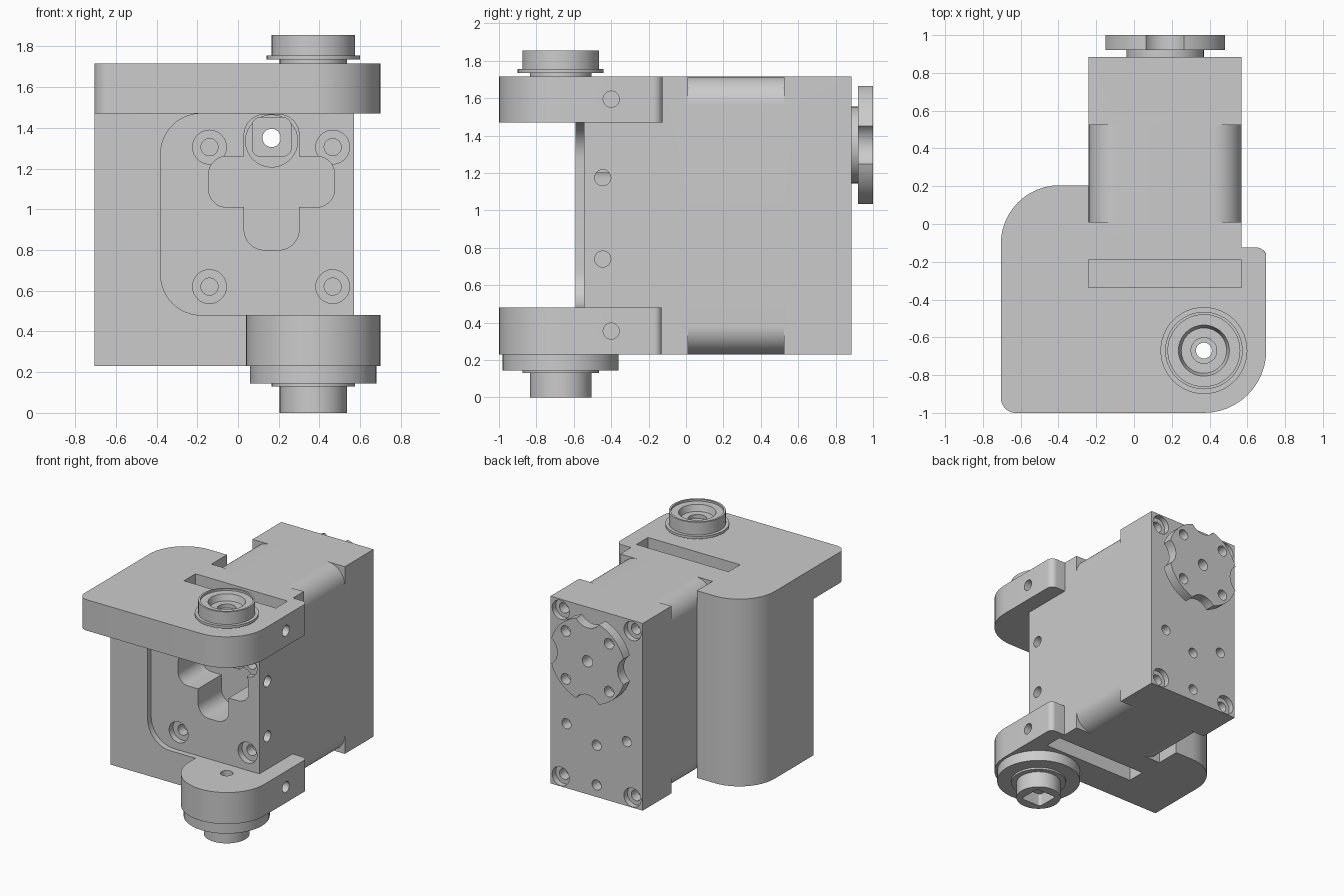
import bpy, bmesh, math
from mathutils import Vector, Matrix

if "Cube" in bpy.data.objects:
    bpy.data.objects.remove(bpy.data.objects["Cube"])


def finish(name, bm):
    bmesh.ops.remove_doubles(bm, verts=bm.verts, dist=1e-5)
    bmesh.ops.recalc_face_normals(bm, faces=bm.faces)
    me = bpy.data.meshes.new(name)
    bm.to_mesh(me)
    bm.free()
    ob = bpy.data.objects.new(name, me)
    bpy.context.collection.objects.link(ob)
    return ob


def rounded(corners, seg=12):
    """Corner list (u, v, radius) -> outline with filleted corners."""
    out = []
    for i, (u, v, r) in enumerate(corners):
        p = Vector((u, v))
        if r == 0:
            out.append(p)
            continue
        a = (Vector(corners[i - 1][:2]) - p).normalized()
        b = (Vector(corners[(i + 1) % len(corners)][:2]) - p).normalized()
        for k in range(seg + 1):  # all corners are right angles
            t = k / seg * math.pi / 2
            out.append(p + a * r * (1 - math.sin(t)) + b * r * (1 - math.cos(t)))
    return out


def rect(u0, u1, v0, v1, r=0):
    return rounded([(u0, v0, r), (u1, v0, r), (u1, v1, r), (u0, v1, r)])


def circle(u, v, r, n=32):
    return [Vector((u + r * math.cos(i * math.tau / n), v + r * math.sin(i * math.tau / n))) for i in range(n)]


def prism(name, outline, axis, a, b):
    """Extrude a 2D outline along an axis from a to b."""
    place = {'x': lambda p, w: (w, p.x, p.y), 'y': lambda p, w: (p.x, w, p.y), 'z': lambda p, w: (p.x, p.y, w)}[axis]
    bm = bmesh.new()
    lo = [bm.verts.new(place(p, a)) for p in outline]
    hi = [bm.verts.new(place(p, b)) for p in outline]
    bm.faces.new(lo)
    bm.faces.new(hi)
    for i in range(len(lo)):
        j = (i + 1) % len(lo)
        bm.faces.new((lo[i], lo[j], hi[j], hi[i]))
    return finish(name, bm)


def lathe(name, profile, centre, steps=48):
    bm = bmesh.new()
    vs = [bm.verts.new((centre[0] + r, centre[1], z)) for r, z in profile]
    es = [bm.edges.new((vs[i - 1], vs[i])) for i in range(len(vs))]
    bmesh.ops.spin(bm, geom=vs + es, cent=(*centre, 0), axis=(0, 0, 1), angle=math.tau, steps=steps)
    return finish(name, bm)


def combine(ob, outline, axis, a, b, op='DIFFERENCE'):
    tool = prism("tool", outline, axis, a, b)
    m = ob.modifiers.new("b", 'BOOLEAN')
    m.operation, m.solver, m.object = op, 'EXACT', tool
    bpy.context.view_layer.objects.active = ob
    bpy.ops.object.modifier_apply(modifier=m.name)
    bpy.data.objects.remove(tool)


Z0, Z1 = 0.23, 1.715
X0, X1 = -0.24, 0.57
PIVOT = (0.37, -0.67)
SHAFT = (0.165, 1.35)

# main housing with thick left wall and recessed front panel
body = prism("bracket_and_motor_housing", rounded([
    (-0.705, -0.59, 0), (X1, -0.59, 0), (X1, 0.01, 0), (X0, 0.01, 0), (X0, 0.205, 0), (-0.705, 0.205, 0.31)]),
    'z', Z0, Z1)
combine(body, rounded([(-0.38, 0.48, 0.2), (0.8, 0.48, 0), (0.8, 1.47, 0), (-0.38, 1.47, 0.2)]), 'y', -1, -0.545)

# motor case: rounded middle and square rear block
combine(body, rect(X0, X1, Z0, Z1, 0.15), 'y', -0.1, 0.6, 'UNION')
combine(body, rect(X0, X1, Z0, Z1), 'y', 0.525, 0.885, 'UNION')

# upper plate and lower lug
combine(body, rounded([(-0.705, -1, 0.08), (0.70, -1, 0.33), (0.70, -0.125, 0.05), (-0.705, -0.125, 0)]),
        'z', 1.47, Z1, 'UNION')
combine(body, rounded([(0.04, -1, 0.3299), (0.70, -1, 0.3299), (0.70, -0.13, 0.04), (0.04, -0.13, 0)]),
        'z', Z0, 0.48, 'UNION')

# slots above and below
for a, b in ((Z1 - 0.12, 2), (0, Z0 + 0.12)):
    combine(body, rect(X0, X1 - 0.002, -0.335, -0.19), 'z', a, b)

# cross-shaped front pocket and stepped shaft pocket
combine(body, rect(-0.145, 0.475, 1.01, 1.26, 0.09), 'y', -0.8, -0.25)
combine(body, rect(0.03, 0.30, 0.80, 1.465, 0.1), 'y', -0.8, -0.25)
combine(body, circle(0.165, 1.335, 0.128), 'y', -0.8, -0.2)
combine(body, rect(0.07, 0.26, 1.26, 1.45, 0.04), 'y', -0.8, -0.1)
combine(body, circle(*SHAFT, 0.045), 'y', -0.8, 1)

# counterbored front and rear screws
for x in (-0.14, 0.465):
    for z in (0.62, 1.305):
        combine(body, circle(x, z, 0.083), 'y', -0.7, -0.495)
        combine(body, circle(x, z, 0.042), 'y', -0.7, -0.42)
for x in (-0.15, 0.48):
    for z in (0.31, 1.63):
        combine(body, circle(x, z, 0.075), 'y', 0.84, 1)
        combine(body, circle(x, z, 0.042), 'y', 0.76, 1)

# rear, side and pivot holes
for x, z in ((0.43, 0.74), (-0.10, 0.74), (0.165, 0.64), (0.165, 0.325)):
    combine(body, circle(x, z, 0.04), 'y', 0.8, 1)
for y, z, x in ((-0.445, 1.175, X1), (-0.445, 0.74, X1), (-0.40, 1.595, 0.7), (-0.40, 0.355, 0.7)):
    combine(body, circle(y, z, 0.043), 'x', x - 0.1, x + 0.2)
combine(body, circle(*PIVOT, 0.045), 'z', 0, 2)

# upper bearing
top = lathe("upper_bearing", [
    (0.042, 1.71), (0.165, 1.71), (0.165, 1.735), (0.23, 1.735), (0.23, 1.755), (0.205, 1.755), (0.205, 1.855),
    (0.19, 1.855), (0.19, 1.84), (0.135, 1.84), (0.12, 1.79), (0.068, 1.79), (0.068, 1.76), (0.042, 1.76)], PIVOT)

# lower pivot with square socket
low = lathe("lower_pivot", [
    (0.042, 0.235), (0.31, 0.235), (0.31, 0.145), (0.205, 0.145), (0.205, 0.13), (0.165, 0.13),
    (0.165, 0), (0.042, 0)], PIVOT)
combine(low, rect(PIVOT[0] - 0.09, PIVOT[0] + 0.09, PIVOT[1] - 0.09, PIVOT[1] + 0.09, 0.02), 'z', -0.1, 0.1)

# scalloped output horn on a stepped hub
horn = prism("output_horn", circle(*SHAFT, 0.332, 64), 'y', 0.92, 1.0)
combine(horn, circle(*SHAFT, 0.045), 'y', 0.8, 1.1)
for i in range(4):
    c, s = math.cos(i * math.pi / 2), math.sin(i * math.pi / 2)
    combine(horn, circle(SHAFT[0] + 0.39 * c, SHAFT[1] + 0.39 * s, 0.125), 'y', 0.8, 1.1)
    combine(horn, circle(SHAFT[0] + 0.19 * (c - s), SHAFT[1] + 0.19 * (c + s), 0.042), 'y', 0.8, 1.1)
hub = prism("horn_hub", circle(*SHAFT, 0.205, 48), 'y', 0.88, 0.925)
combine(hub, circle(*SHAFT, 0.045), 'y', 0.8, 1.1)

# smooth curved walls, keep edges sharp
bpy.ops.object.select_all(action='DESELECT')
for ob in (body, top, low, horn, hub):
    ob.select_set(True)
bpy.context.view_layer.objects.active = body
bpy.ops.object.shade_smooth_by_angle(angle=math.radians(30))
